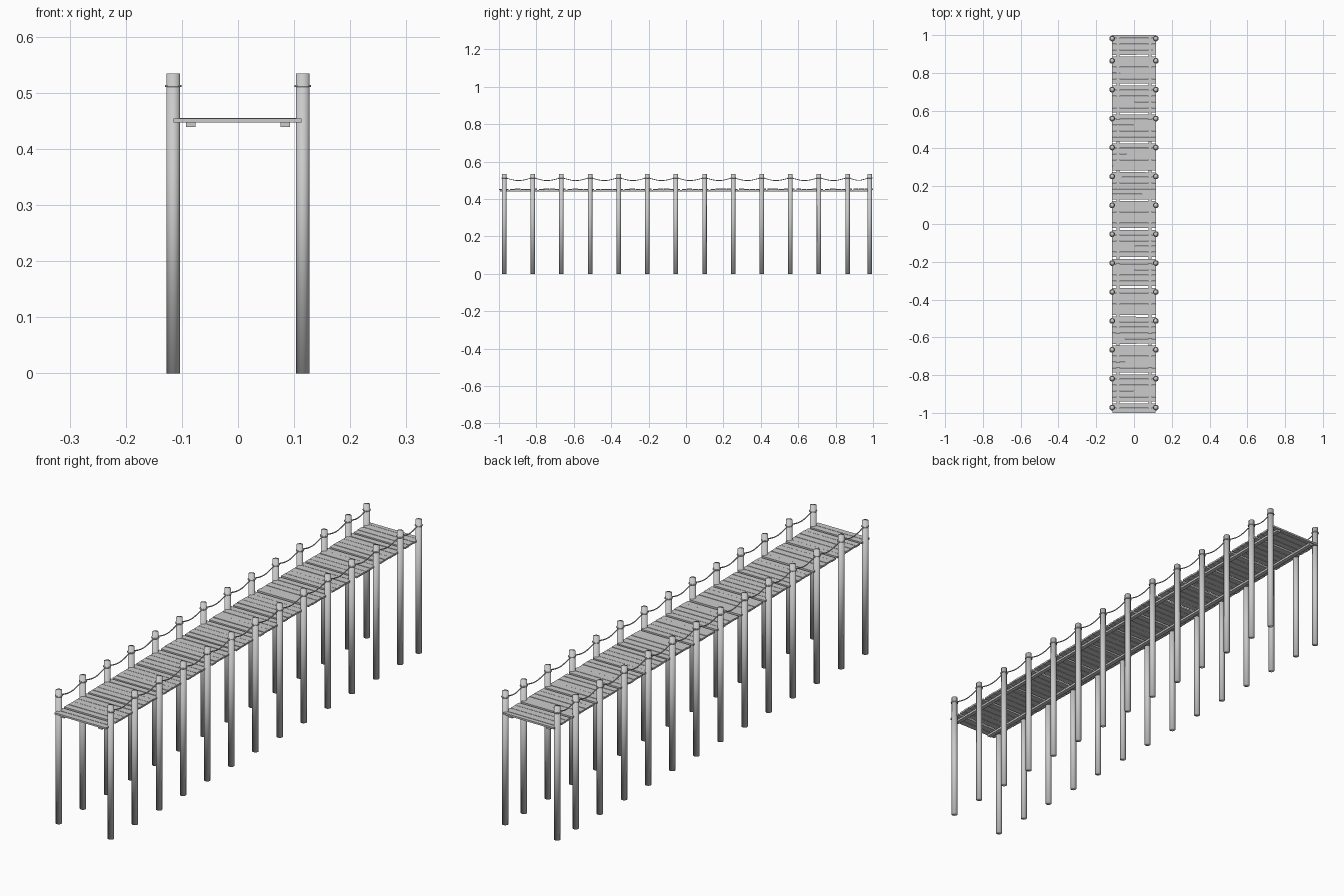
import bpy, math, random

random.seed(4)
cube = bpy.data.objects.get("Cube")
if cube:
    bpy.data.objects.remove(cube)

grey = bpy.data.materials.new("weathered_grey")
grey.use_nodes = True
GREY = (0.6, 0.6, 0.6, 1)
grey.diffuse_color = GREY
grey.node_tree.nodes["Principled BSDF"].inputs["Base Color"].default_value = GREY

SPAN = 0.153            # distance between posts
FIRST = -0.972
POST_YS = [FIRST + SPAN * i for i in range(13)] + [0.982]
POST_X, POST_R, POST_H = 0.1155, 0.012, 0.534
ROPE_Z, ROPE_R = 0.512, 0.0022


def finish(name):
    ob = bpy.context.object
    ob.name = name
    ob.data.materials.append(grey)
    return ob


def box(name, centre, size, turn=0):
    bpy.ops.mesh.primitive_cube_add(size=1, location=centre, rotation=(0, 0, turn))
    ob = finish(name)
    ob.scale = size
    return ob


def post(x, y):
    # Softly shaded round post, with a rope loop near the top
    bpy.ops.mesh.primitive_cylinder_add(vertices=16, radius=POST_R, depth=POST_H,
                                        location=(x, y, POST_H / 2))
    finish("post")
    bpy.ops.object.shade_smooth()
    bpy.ops.mesh.primitive_torus_add(major_segments=20, minor_segments=6,
                                     major_radius=POST_R + 0.001, minor_radius=ROPE_R,
                                     location=(x, y, ROPE_Z))
    finish("rope_loop")
    bpy.ops.object.shade_smooth()


def rope(x):
    # One hanging rope per side, sagging between each pair of posts
    curve = bpy.data.curves.new("hanging_rope", "CURVE")
    curve.dimensions = "3D"
    curve.bevel_depth = ROPE_R
    curve.bevel_resolution = 1
    for a, b in zip(POST_YS, POST_YS[1:]):
        steps = 10
        sag = 0.014 * min(1, (b - a) / SPAN + 0.1)
        line = curve.splines.new("POLY")
        line.points.add(steps)
        for i, p in enumerate(line.points):
            t = i / steps
            z = ROPE_Z - sag * math.sin(math.pi * t) ** 1.5
            p.co = (x, a + (b - a) * t, z, 1)
    curve.materials.append(grey)
    ob = bpy.data.objects.new("hanging_rope", curve)
    bpy.context.collection.objects.link(ob)


# Posts and ropes on both sides
for side in (-1, 1):
    for y in POST_YS:
        post(side * POST_X, y)
    rope(side * POST_X)
    # Long beam under the planks
    box("deck_beam", (side * 0.084, 0, 0.443), (0.017, 1.99, 0.008))

# Planks in groups, with a wider gap between groups
PER_GROUP = 5
pitch = SPAN / PER_GROUP
start = 0.891 - 13 * SPAN
for i in range(14 * PER_GROUP):
    low = start + i * pitch
    high = low + pitch
    low += 0.005 if i % PER_GROUP == 0 else 0.001
    high -= 0.005 if i % PER_GROUP == PER_GROUP - 1 else 0.001
    low, high = max(low, -1), min(high, 1)
    if high - low < 0.008:
        continue
    box("plank", (random.uniform(-0.001, 0.001), (low + high) / 2, 0.451 + random.uniform(-0.0007, 0.0007)),
        (0.228, high - low, 0.007), random.uniform(-0.003, 0.003) if abs(low) < 0.95 else 0)
